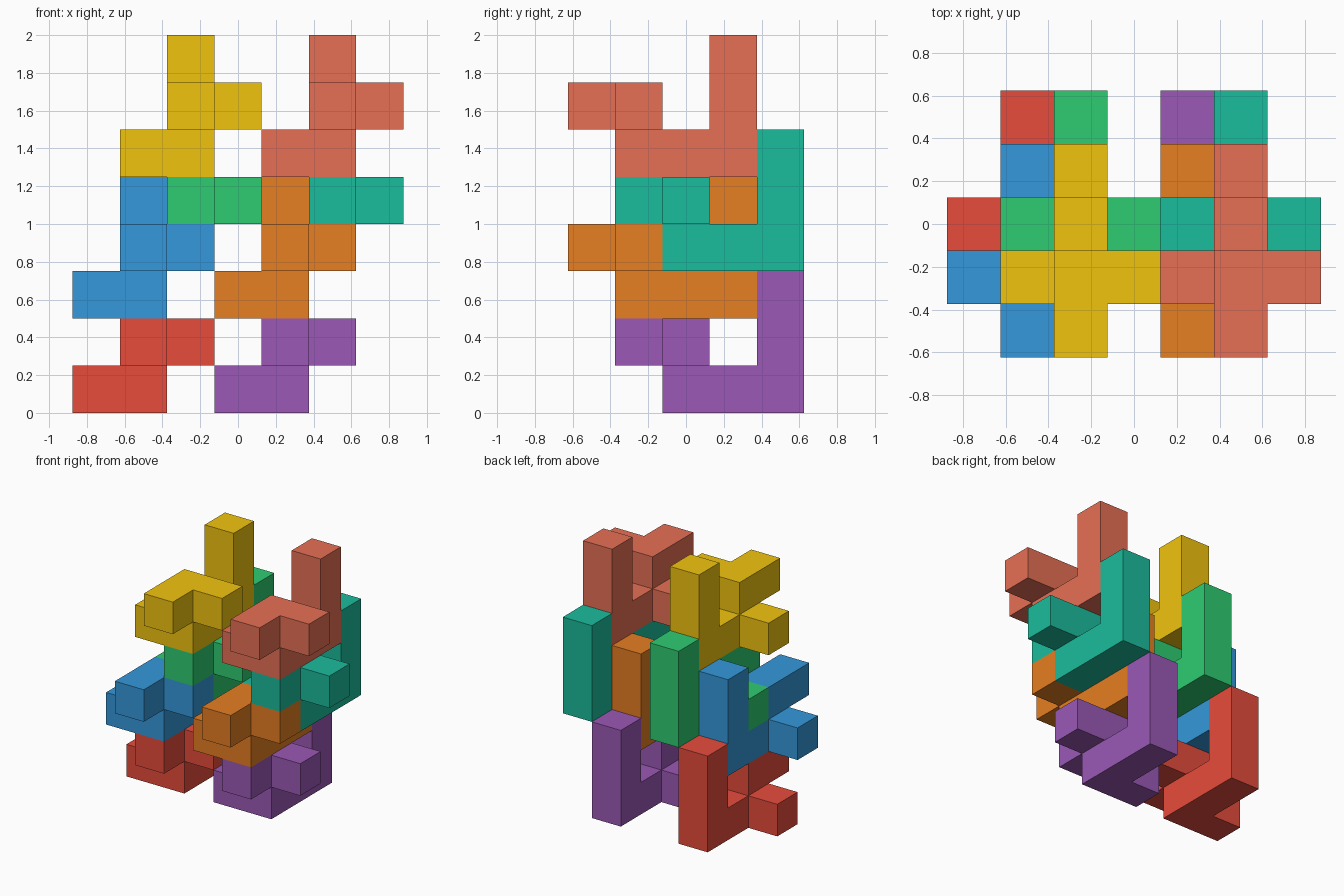
import bpy, bmesh, math
from mathutils import Vector

if "Cube" in bpy.data.objects:
    bpy.data.objects.remove(bpy.data.objects["Cube"])

U = 0.25  # size of one cube cell

# One puzzle piece, as cells relative to the foot of its upright post
CELLS = [(0, 0, 0), (0, 0, 1), (0, 0, 2),        # post
         (0, -1, 0), (0, -2, 0), (-1, -2, 0),    # base arm and left nub
         (0, -2, 1), (0, -3, 1), (1, -2, 1)]     # raised corner

# name, cell of the post foot, colour
PIECES = [
    ("red_piece",    (-2, 2, 0), (231, 76, 60)),
    ("blue_piece",   (-2, 1, 2), (52, 152, 219)),
    ("green_piece",  (-1, 2, 3), (46, 204, 113)),
    ("yellow_piece", (-1, 1, 5), (241, 196, 15)),
    ("purple_piece", (1, 2, 0), (155, 89, 182)),
    ("orange_piece", (1, 1, 2), (230, 126, 34)),
    ("teal_piece",   (2, 2, 3), (26, 188, 156)),
    ("coral_piece",  (2, 1, 5), (231, 112, 85)),
]


def piece_mesh():
    """Outer skin of the joined cells, flat regions merged."""
    bm = bmesh.new()
    filled = set(CELLS)
    for cell in CELLS:
        for axis in range(3):
            for sign in (-1, 1):
                n = [0, 0, 0]
                n[axis] = sign
                if tuple(c + d for c, d in zip(cell, n)) in filled:
                    continue
                a, b = Vector((0, 0, 0)), Vector((0, 0, 0))
                a[(axis + 1) % 3] = 0.5
                b[(axis + 2) % 3] = 0.5 * sign
                mid = Vector(cell) + Vector((0, 0, 0.5)) + Vector(n) * 0.5
                corners = (mid - a - b, mid + a - b, mid + a + b, mid - a + b)
                bm.faces.new([bm.verts.new(p * U) for p in corners])
    bmesh.ops.remove_doubles(bm, verts=bm.verts, dist=1e-4)
    bmesh.ops.dissolve_limit(bm, angle_limit=math.radians(1),
                             verts=bm.verts, edges=bm.edges)
    me = bpy.data.meshes.new("piece")
    bm.to_mesh(me)
    bm.free()
    return me


def linear(c):
    c /= 255
    return c / 12.92 if c <= 0.04045 else ((c + 0.055) / 1.055) ** 2.4


# Two interlocking stacks of four identical pieces
base = piece_mesh()
for name, foot, rgb in PIECES:
    me = base.copy()
    me.name = name
    mat = bpy.data.materials.new(name)
    mat.diffuse_color = (*[linear(c) for c in rgb], 1)
    mat.use_nodes = True
    mat.node_tree.nodes["Principled BSDF"].inputs["Base Color"].default_value = mat.diffuse_color
    me.materials.append(mat)
    ob = bpy.data.objects.new(name, me)
    ob.location = Vector(foot) * U
    bpy.context.collection.objects.link(ob)
